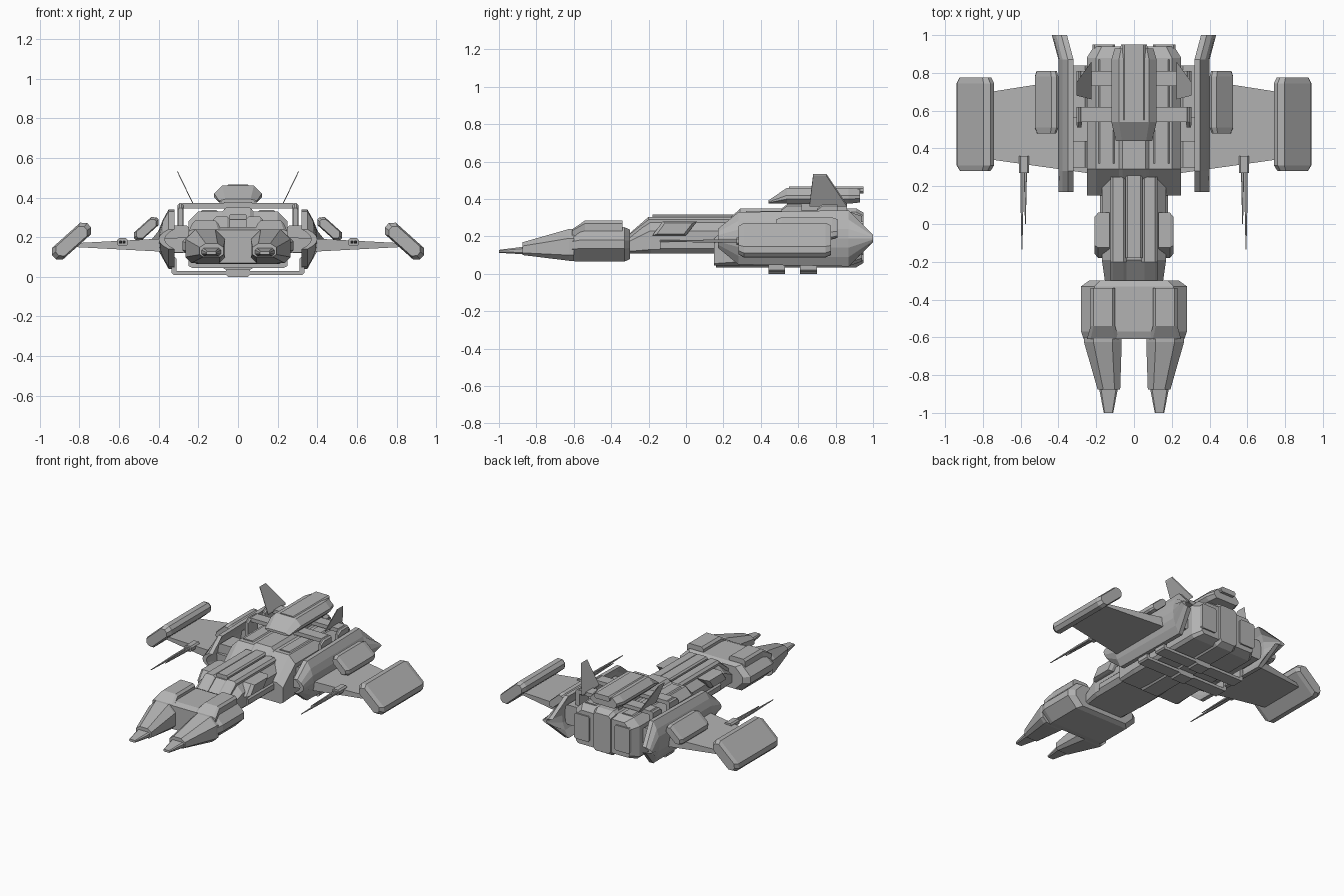
import bpy, bmesh, math

cube = bpy.data.objects.get("Cube")
if cube:
    bpy.data.objects.remove(cube, do_unlink=True)

# One flat colour for the whole ship
tone = [.45] * 3 + [1]
grey = bpy.data.materials.new("hull grey")
grey.use_nodes = True
grey.diffuse_color = tone
grey.node_tree.nodes["Principled BSDF"].inputs["Base Color"].default_value = tone


def loft(name, sections, mirror, along_x=False):
    """Skin closed outlines set along y as (x, z), or along x as (y, z)."""
    bm = bmesh.new()
    rings = []
    for place, outline in sections:
        rings.append([bm.verts.new((place, a, b) if along_x else (a, place, b))
                      for a, b in outline])
    for ring, following in zip(rings, rings[1:]):
        for i in range(len(ring)):
            bm.faces.new((ring[i - 1], ring[i], following[i], following[i - 1]))
    bm.faces.new(rings[0])
    bm.faces.new(rings[-1])
    bmesh.ops.recalc_face_normals(bm, faces=bm.faces)
    mesh = bpy.data.meshes.new(name)
    bm.to_mesh(mesh)
    bm.free()
    mesh.materials.append(grey)
    part = bpy.data.objects.new(name, mesh)
    bpy.context.collection.objects.link(part)
    if mirror:
        part.modifiers.new("mirror", "MIRROR").use_mirror_merge = False


def scaled(outline, pivot, narrow, squash):
    px, pz = pivot
    return [(px + (x - px) * narrow, pz + (z - pz) * squash) for x, z in outline]


def turned(outline, pivot, angle):
    px, pz = pivot
    c, s = math.cos(angle), math.sin(angle)
    return [(px + (x - px) * c - (z - pz) * s, pz + (x - px) * s + (z - pz) * c)
            for x, z in outline]


def block(name, outer, bottom, top, front, back, inner=None, chamfer=.01, keel=None,
          nose=0, narrow=.8, squash=.8, side=.5, lift=.5, tail=0, tilt=0):
    """Chamfered bar along y with optional tapered nose, bevelled tail and tilt.

    Parts with an inner edge are mirrored; the others straddle the centre line.
    """
    mirror = inner is not None
    inner = inner if mirror else -outer
    keel = chamfer if keel is None else keel
    outline = [(inner + keel, bottom), (outer - keel, bottom),
               (outer, bottom + keel), (outer, top - chamfer),
               (outer - chamfer, top), (inner + chamfer, top),
               (inner, top - chamfer), (inner, bottom + keel)]
    centre = ((inner + outer) / 2, (bottom + top) / 2)
    outline = turned(outline, centre, tilt)
    sections = [(front + nose, outline), (back - tail, outline)]
    if nose:
        pivot = (inner + (outer - inner) * side, bottom + (top - bottom) * lift)
        sections.insert(0, (front, scaled(outline, pivot, narrow, squash)))
    if tail:
        sections.append((back, scaled(outline, centre, .85, .85)))
    loft(name, sections, mirror)


# Rear hull with sloped front, spine and panels
block("rear_hull", outer=.25, bottom=.045, top=.33, front=.15, back=.94, chamfer=.05,
      keel=.02, nose=.14, narrow=1, squash=.5, lift=0, tail=.06)
block("hull_spine", outer=.08, bottom=.035, top=.35, front=.16, back=.95, chamfer=.02,
      nose=.13, narrow=1, squash=.6, lift=0, tail=.04)
block("roof_panel", inner=.1, outer=.19, bottom=.3, top=.337, front=.32, back=.87)
block("rear_panel", inner=.1, outer=.22, bottom=.1, top=.28, front=.9, back=.95)

# Dorsal turret
block("turret", outer=.12, bottom=.375, top=.46, front=.44, back=.93, chamfer=.04,
      keel=.025, nose=.1, squash=.2, lift=0, tail=.06)
block("turret_rib", outer=.06, bottom=.43, top=.466, front=.55, back=.95)
block("turret_mount", outer=.07, bottom=.33, top=.4, front=.54, back=.86)

# Two frames that wrap the hull
for label, upper, lower in (("front", .54, .44), ("rear", .73, .61)):
    block(label + "_frame_top", outer=.29, bottom=.345, top=.372,
          front=upper, back=upper + .08)
    block(label + "_frame_bottom", outer=.33, bottom=.01, top=.03,
          front=lower, back=lower + .09)
    block(label + "_frame_keel", outer=.06, bottom=0, top=.05,
          front=lower, back=lower + .09)
    block(label + "_upper_post", inner=.275, outer=.305, bottom=.25, top=.372,
          front=upper - .03, back=upper + .08, nose=.03, lift=0)
    block(label + "_lower_post", inner=.31, outer=.335, bottom=.01, top=.1,
          front=lower, back=lower + .09)

# Canted tail fins
base, peak = (.66, .86), (.68, .75)
loft("tail_fin", [(x, [(start, z), (end, z), (end, z + .01), (start, z + .01)])
                  for x, z, (start, end) in ((.225, .36, base), (.305, .525, peak))],
     mirror=True, along_x=True)

# Bowed side armour with a pointed tail
def bowed(half_height, shift=0):
    steps = [i / 3 for i in range(-3, 4)]
    skin = [(.4 + shift - .05 * t * t, .19 + half_height * t) for t in steps]
    return skin + [(x - .03, z) for x, z in reversed(skin)]


loft("side_armour", [(.17, bowed(.05)), (.28, bowed(.14)), (.87, bowed(.15)),
                     (1, bowed(.02, shift=.035))], mirror=True)
for label, front, back in (("front", .3, .44), ("rear", .56, .84)):
    block(label + "_armour_link", inner=.24, outer=.37, bottom=.12, top=.26,
          front=front, back=back, chamfer=.02)

# Wings, tapering outward to a thin tip
def chord(start, end, half_thickness):
    return [(start, .16 - half_thickness), (end, .16 - half_thickness),
            (end, .16 + half_thickness), (start, .16 + half_thickness)]


loft("wing", [(.25, chord(.27, .78, .04)), (.82, chord(.35, .69, .01))],
     mirror=True, along_x=True)

# Tilted pods at the wing tips and beside the armour
block("wingtip_pod", inner=.72, outer=.96, bottom=.14, top=.22, front=.28, back=.775,
      chamfer=.025, nose=.03, tail=.03, tilt=-.73)
block("inner_pod", inner=.385, outer=.54, bottom=.215, top=.27, front=.48, back=.81,
      chamfer=.02, nose=.03, tail=.03, tilt=-.73)

# Wing guns with twin barrels
block("gun_body", inner=.555, outer=.61, bottom=.155, top=.195, front=.27, back=.36)
for label, x, muzzle in (("inner", .575, 0), ("outer", .593, -.135)):
    block(label + "_barrel", inner=x - .008, outer=x + .008, bottom=.167, top=.183,
          front=muzzle, back=.3, chamfer=.003, nose=.26, narrow=.3, squash=.3)

# Neck with ridges, rails and side blisters
block("neck", outer=.17, bottom=.11, top=.29, front=-.31, back=.26, chamfer=.06,
      keel=.02, nose=.12, narrow=.9, squash=.5, lift=0)
block("neck_ridge", inner=.04, outer=.125, bottom=.16, top=.305, front=-.3, back=.25,
      chamfer=.015, nose=.1, narrow=1, squash=.4, lift=0)
block("neck_spine", outer=.045, bottom=.2, top=.318, front=-.18, back=.26)
block("neck_rail", inner=.16, outer=.18, bottom=.125, top=.18, front=-.14, back=.18)
slant = [(-.18, .205), (0, .205), (.06, .28), (-.125, .28)]
loft("neck_blister", [(.13, slant), (.19, slant),
                      (.21, scaled(slant, (-.06, .24), .8, .8))],
     mirror=True, along_x=True)

# Head block with humps
block("head", outer=.28, bottom=.065, top=.25, front=-.61, back=-.3, chamfer=.07,
      nose=.04, narrow=.95, squash=.9, lift=.2, tail=.03)
block("head_hump", inner=.1, outer=.23, bottom=.19, top=.285, front=-.61, back=-.34,
      chamfer=.015, nose=.07, narrow=1.3, squash=.5, lift=0)

# Forked prongs and their tips
block("prong", inner=.065, outer=.265, bottom=.07, top=.24, front=-.875, back=-.6,
      chamfer=.05, keel=.03, nose=.25, narrow=.6, squash=.4, side=.1, lift=.3)
block("prong_tip", inner=.085, outer=.185, bottom=.105, top=.145, front=-1, back=-.85,
      nose=.13, narrow=.5, squash=.4, lift=.3)
